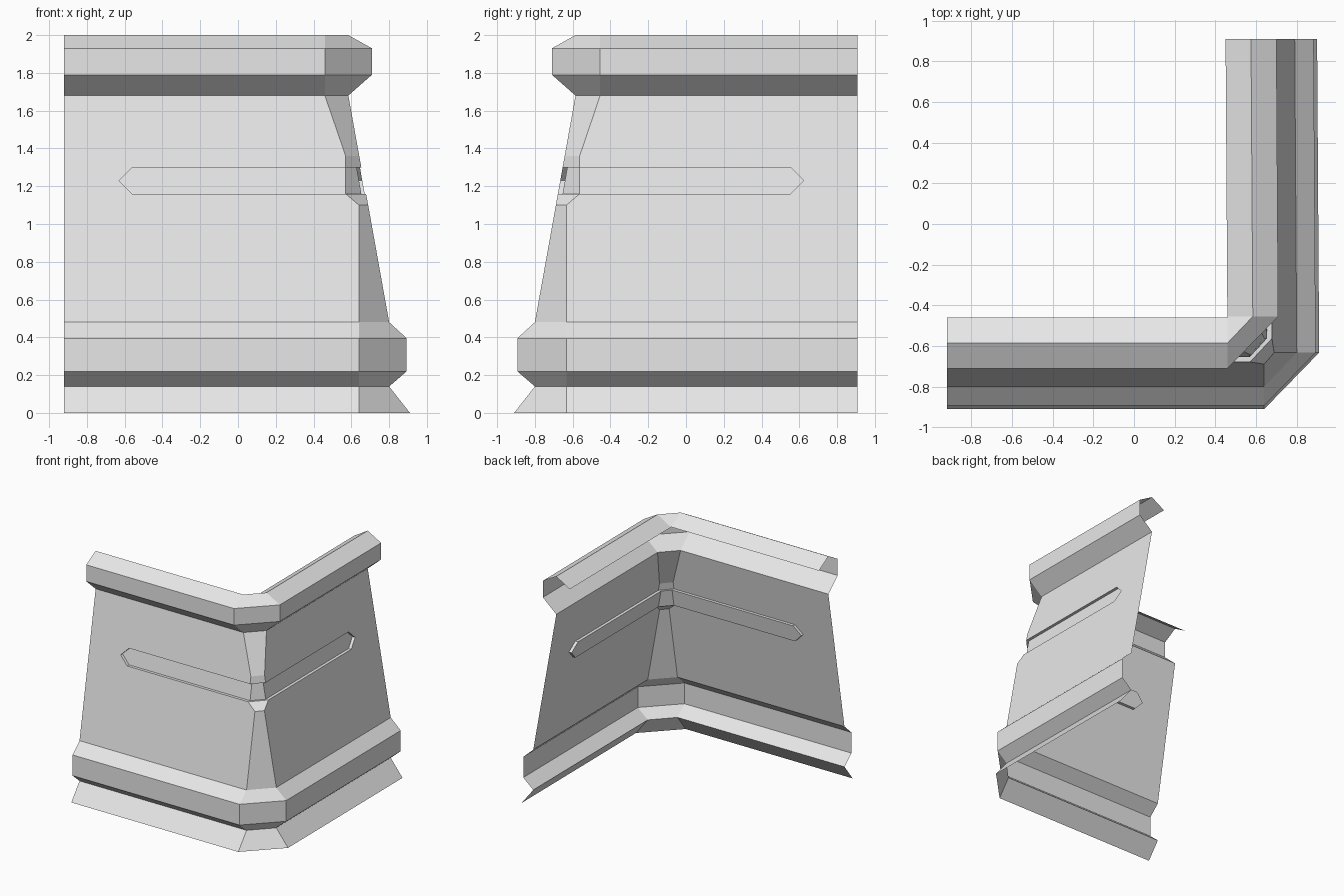
import bpy
import bmesh

cube = bpy.data.objects.get("Cube")
if cube:
    bpy.data.objects.remove(cube, do_unlink=True)

grey = bpy.data.materials.new("plain_grey")
grey.use_nodes = True
grey.diffuse_color = (0.8, 0.8, 0.8, 1)
grey.node_tree.nodes["Principled BSDF"].inputs["Base Color"].default_value = (0.8, 0.8, 0.8, 1)

END = -0.92      # free end of each wing
DEPTH = 0.025    # groove depth


def front(t, o, z):
    """Point on the front wing: t along the wing, o outward."""
    return (t, -o, z)


def side(t, o, z):
    """Same point reflected onto the left wing, which leans in slightly."""
    y = -t * 0.988
    return (o - 0.0065 * (y + 0.6), y, z)


def wall(z):
    """Outward offset of the sloping wall at height z."""
    return 0.80 - (z - 0.48) * 0.215 / 1.20


def make(name, faces):
    bm = bmesh.new()
    for pts in faces:
        bm.faces.new([bm.verts.new(p) for p in pts])
    bmesh.ops.remove_doubles(bm, verts=bm.verts, dist=0.0005)
    bmesh.ops.dissolve_degenerate(bm, edges=bm.edges, dist=0.0005)
    me = bpy.data.meshes.new(name)
    bm.to_mesh(me)
    bm.free()
    me.materials.append(grey)
    ob = bpy.data.objects.new(name, me)
    bpy.context.collection.objects.link(ob)


def chamfer(lo, hi):
    """Corner face between two (offset, height, corner) rows."""
    (o, z, c), (p, w, d) = lo, hi
    return [front(c, o, z), side(c, o, z), side(d, p, w), front(d, p, w)]


def trim(name, profile, c):
    """Sweep a moulding profile along both wings and round the chamfer."""
    faces = []
    for (o, z), (p, w) in zip(profile, profile[1:]):
        quad = [(END, o, z), (c, o, z), (c, p, w), (END, p, w)]
        faces.append([front(*q) for q in quad])
        faces.append([side(*q) for q in reversed(quad)])
        faces.append(chamfer((o, z, c), (p, w, c)))
    make(name, faces)


# Mouldings at the foot and the head of the wall
trim("base_trim", [(0.91, 0), (0.80, 0.14), (0.893, 0.22),
                   (0.893, 0.395), (0.80, 0.48)], 0.64)
trim("top_trim", [(0.585, 1.68), (0.71, 1.79), (0.71, 1.93),
                  (0.585, 2.0), (0.46, 1.925)], 0.46)

# Wing walls, each with a pointed groove running to the corner
groove = [(0.57, 1.16), (-0.56, 1.16), (-0.63, 1.23), (-0.56, 1.30), (0.57, 1.30)]
outline = [(END, 0.48), (0.64, 0.48), (0.64, 1.10)] + groove + [
    (0.57, 1.36), (0.46, 1.68), (END, 1.68)]
for name, place, step in (("front_wall", front, 1), ("left_wall", side, -1)):
    faces = [[place(t, wall(z), z) for t, z in outline],
             [place(t, wall(z) - DEPTH, z) for t, z in reversed(groove)]]
    for (t, z), (u, w) in zip(groove, groove[1:]):
        faces.append([place(u, wall(w), w), place(t, wall(z), z),
                      place(t, wall(z) - DEPTH, z), place(u, wall(w) - DEPTH, w)])
    make(name, [f[::step] for f in faces])

# Chamfered corner, stepped in where the groove passes through
rows = [(wall(z) - d, z, c) for z, c, d in (
    (0.48, 0.64, 0), (1.10, 0.64, 0), (1.16, 0.57, 0), (1.16, 0.57, DEPTH),
    (1.30, 0.57, DEPTH), (1.30, 0.57, 0), (1.36, 0.57, 0), (1.68, 0.46, 0))]
make("corner_wall", [chamfer(a, b) for a, b in zip(rows, rows[1:])])
